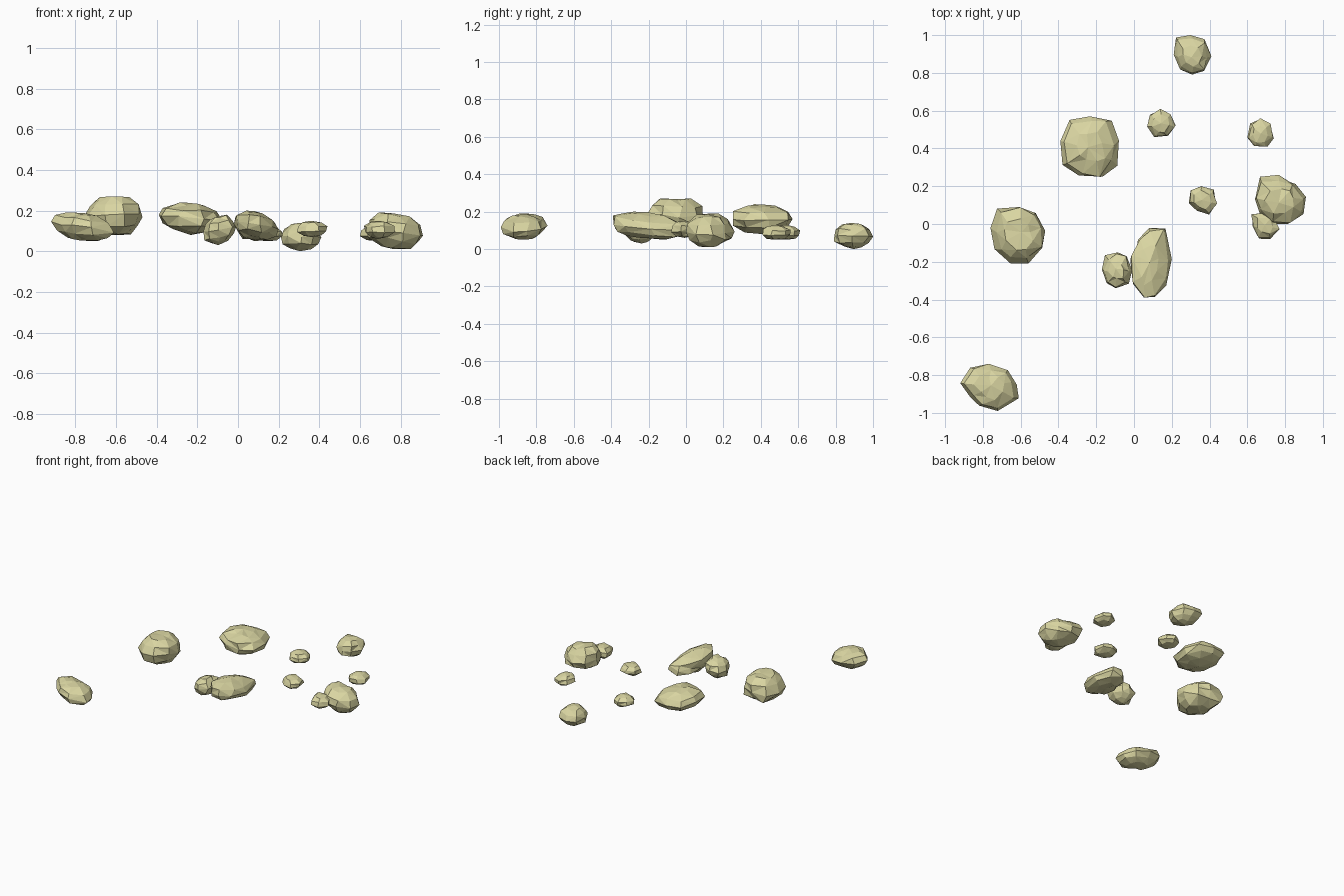
import bpy
import bmesh
import math
import random
from mathutils import Vector

default_cube = bpy.data.objects.get("Cube")
if default_cube:
    bpy.data.objects.remove(default_cube, do_unlink=True)

# One pale sandstone colour for every rock
STONE = (0.70, 0.67, 0.36, 1.0)
stone = bpy.data.materials.new("pale_sandstone")
stone.use_nodes = True
stone.diffuse_color = STONE
shader = next(n for n in stone.node_tree.nodes if n.type == "BSDF_PRINCIPLED")
shader.inputs["Base Color"].default_value = STONE
shader.inputs["Roughness"].default_value = 0.9

ROUND = (1, 1, 1, 1, 1, 1, 1, 1)


def outline_radius(outline, angle):
    """Blend between the outline factors, listed anticlockwise from +x."""
    count = len(outline)
    place = (angle / math.tau) % 1.0 * count
    first = int(place) % count
    blend = place - int(place)
    return outline[first] * (1 - blend) + outline[(first + 1) % count] * blend


def fit_to_box(bm, low, high):
    """Stretch the mesh so that it fills the given box exactly."""
    for axis in range(3):
        values = [v.co[axis] for v in bm.verts]
        bottom, top = min(values), max(values)
        for v in bm.verts:
            share = (v.co[axis] - bottom) / (top - bottom)
            v.co[axis] = low[axis] + share * (high[axis] - low[axis])


def rock(name, x, y, z, outline=ROUND, lean=(0, 0), segments=9, rings=6, seed=1):
    """Make a faceted stone inside the x, y and z ranges.

    outline shapes it from above, lean tips it along x and y.
    """
    rng = random.Random(seed)
    bm = bmesh.new()
    bmesh.ops.create_uvsphere(bm, u_segments=segments, v_segments=rings, radius=1)
    for v in bm.verts:
        angle = math.atan2(v.co.y, v.co.x)
        factor = outline_radius(outline, angle)
        v.co.x *= factor
        v.co.y *= factor
        # Uneven chipped surface
        v.co += Vector([rng.uniform(-1, 1) for _ in range(3)]) * 0.09
        v.co.z += lean[0] * v.co.x + lean[1] * v.co.y
    fit_to_box(bm, *zip(x, y, z))
    # Flat facets across the uneven quads
    bmesh.ops.triangulate(bm, faces=bm.faces)
    bmesh.ops.recalc_face_normals(bm, faces=bm.faces)
    mesh = bpy.data.meshes.new(name)
    bm.to_mesh(mesh)
    bm.free()
    mesh.materials.append(stone)
    obj = bpy.data.objects.new(name, mesh)
    bpy.context.collection.objects.link(obj)
    return obj


# Large rocks
rock("left_boulder", x=(-0.76, -0.47), y=(-0.21, 0.09), z=(0.08, 0.27),
     outline=(1, 0.95, 0.95, 1.25, 1, 1, 1, 1.05), seed=2)
rock("back_boulder", x=(-0.39, -0.08), y=(0.25, 0.57), z=(0.08, 0.24),
     outline=(1, 1.1, 1, 1.1, 1, 0.95, 1, 1.1), lean=(-0.15, 0), seed=3)
rock("right_boulder", x=(0.64, 0.91), y=(0, 0.26), z=(0.01, 0.19),
     outline=(1, 0.95, 1, 1.2, 1, 0.95, 1, 1.05), lean=(-0.2, 0), seed=4)
rock("long_middle_rock", x=(-0.02, 0.2), y=(-0.39, -0.02), z=(0.05, 0.2),
     outline=(1, 1.3, 1, 0.85, 0.95, 1, 1, 1), lean=(-0.15, -0.25), seed=5)
rock("front_left_rock", x=(-0.92, -0.61), y=(-0.99, -0.74), z=(0.05, 0.19),
     outline=(1, 0.95, 0.9, 1.05, 1, 0.75, 0.9, 1.2), lean=(-0.3, 0), seed=6)

# Medium rocks
rock("far_back_rock", x=(0.21, 0.41), y=(0.79, 1), z=(0, 0.14),
     outline=(1, 1.05, 1, 1.25, 0.95, 0.8, 0.95, 1), segments=8, seed=7)
rock("middle_companion_rock", x=(-0.17, -0.01), y=(-0.34, -0.15), z=(0.03, 0.18),
     outline=(1, 1.1, 1, 1, 1, 0.9, 0.95, 1.1), lean=(0.2, 0), segments=8, seed=8)

# Small pebbles
rock("right_companion_pebble", x=(0.62, 0.77), y=(-0.08, 0.06), z=(0.06, 0.15),
     outline=(1, 0.75, 0.9, 1.2, 0.9, 1, 1, 1), segments=7, rings=5, seed=9)
rock("centre_pebble", x=(0.29, 0.44), y=(0.05, 0.2), z=(0.07, 0.15),
     outline=(1, 1, 1, 0.95, 1, 0.7, 0.9, 1.2), segments=7, rings=5, seed=10)
rock("back_pebble", x=(0.07, 0.22), y=(0.46, 0.61), z=(0.05, 0.13),
     segments=7, rings=5, seed=11)
rock("back_right_pebble", x=(0.6, 0.74), y=(0.41, 0.56), z=(0.05, 0.13),
     segments=7, rings=5, seed=12)
